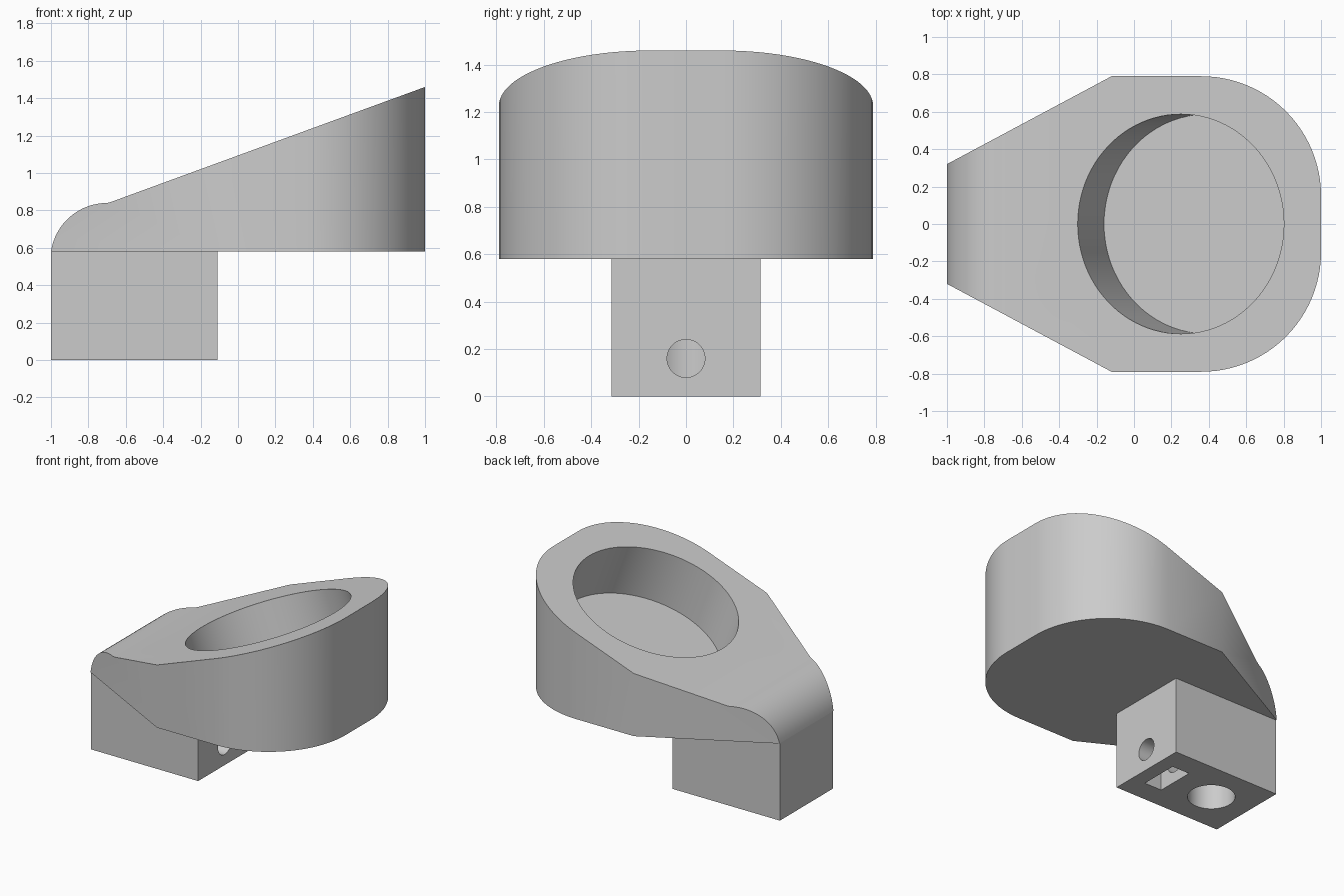
import bpy, bmesh
from math import sin, cos, pi, radians, atan2
from mathutils import Vector, Matrix

cube = bpy.data.objects.get("Cube")
if cube:
    bpy.data.objects.remove(cube, do_unlink=True)

grey = bpy.data.materials.new("plain grey")
grey.use_nodes = True
grey.diffuse_color = (0.6, 0.6, 0.6, 1)
grey.node_tree.nodes["Principled BSDF"].inputs["Base Color"].default_value = (0.6, 0.6, 0.6, 1)


def finish(name, bm):
    bmesh.ops.recalc_face_normals(bm, faces=bm.faces)
    mesh = bpy.data.meshes.new(name)
    bm.to_mesh(mesh)
    bm.free()
    mesh.materials.append(grey)
    obj = bpy.data.objects.new(name, mesh)
    bpy.context.collection.objects.link(obj)
    return obj


def prism(name, points, sweep):
    """Extrude a closed 3D outline along a vector."""
    bm = bmesh.new()
    face = bm.faces.new([bm.verts.new(p) for p in points])
    grown = bmesh.ops.extrude_face_region(bm, geom=[face])["geom"]
    verts = [g for g in grown if isinstance(g, bmesh.types.BMVert)]
    bmesh.ops.translate(bm, verts=verts, vec=sweep)
    return finish(name, bm)


def box(name, low, high):
    (x0, y0, z0), (x1, y1, z1) = low, high
    return prism(name, [(x0, y0, z0), (x1, y0, z0), (x1, y1, z0), (x0, y1, z0)],
                 (0, 0, z1 - z0))


def rod(name, start, end, radius, sides=64):
    start, end = Vector(start), Vector(end)
    axis = end - start
    turn = axis.to_track_quat('Z', 'Y').to_matrix().to_4x4()
    bm = bmesh.new()
    bmesh.ops.create_cone(bm, cap_ends=True, segments=sides, radius1=radius,
                          radius2=radius, depth=axis.length,
                          matrix=Matrix.Translation((start + end) / 2) @ turn)
    return finish(name, bm)


def cut(obj, tool, operation='DIFFERENCE'):
    mod = obj.modifiers.new("cut", 'BOOLEAN')
    mod.operation, mod.solver, mod.object = operation, 'EXACT', tool
    bpy.context.view_layer.objects.active = obj
    bpy.ops.object.modifier_apply(modifier=mod.name)
    bpy.data.objects.remove(tool, do_unlink=True)


def smooth(obj):
    bpy.ops.object.select_all(action='DESELECT')
    obj.select_set(True)
    bpy.context.view_layer.objects.active = obj
    bpy.ops.object.shade_smooth_by_angle(angle=radians(30))


BASE = 0.58      # underside of the holder
KNEE = Vector((-0.68, 0, 0.845))
TIP = Vector((1.0, 0, 1.46))
slope = atan2(TIP.z - KNEE.z, TIP.x - KNEE.x)

# Holder: tapered plan with two large rounded corners
half = [(-1.0, -0.32), (-0.12, -0.79)]
for i in range(25):
    a = -pi / 2 + i / 24 * pi / 2
    half.append((0.36 + 0.64 * cos(a), -0.15 + 0.64 * sin(a)))
plan = half + [(x, -y) for x, y in reversed(half)]
holder = prism("ring_holder", [(x, y, BASE) for x, y in plan], (0, 0, 1.2))

# Side profile: rounded nose, then a straight ramp
side = [(-1.1, 0.4), (-1.1, BASE), (-1.0, BASE)]
for i in range(1, 17):
    a = radians(171.8 - i / 16 * 81.8)
    side.append((-0.70 + 0.303 * cos(a), 0.537 + 0.303 * sin(a)))
end = KNEE + (TIP - KNEE) * 1.1
side += [(KNEE.x, KNEE.z), (end.x, end.z), (end.x, 0.4)]
cut(holder, prism("profile_cutter", [(x, -1, z) for x, z in side], (0, 2, 0)), 'INTERSECT')

# Round pocket sunk square to the ramp
normal = Vector((-sin(slope), 0, cos(slope)))
mouth = KNEE + (TIP - KNEE) * ((0.25 - KNEE.x) / (TIP.x - KNEE.x))
cut(holder, rod("pocket_cutter", mouth - normal * 0.41, mouth + normal * 0.6, 0.587, 96))
smooth(holder)

# Mounting block with shaft bore, nut slot and screw hole
block = box("mounting_block", (-1, -0.315, 0), (-0.11, 0.315, BASE))
cut(block, rod("shaft_cutter", (-0.687, 0, -0.2), (-0.687, 0, 0.5), 0.162))
cut(block, box("nut_cutter", (-0.365, -0.147, -0.2), (-0.22, 0.147, 0.31)))
cut(block, rod("screw_cutter", (-0.687, 0, 0.16), (0.1, 0, 0.16), 0.08, 48))
smooth(block)
